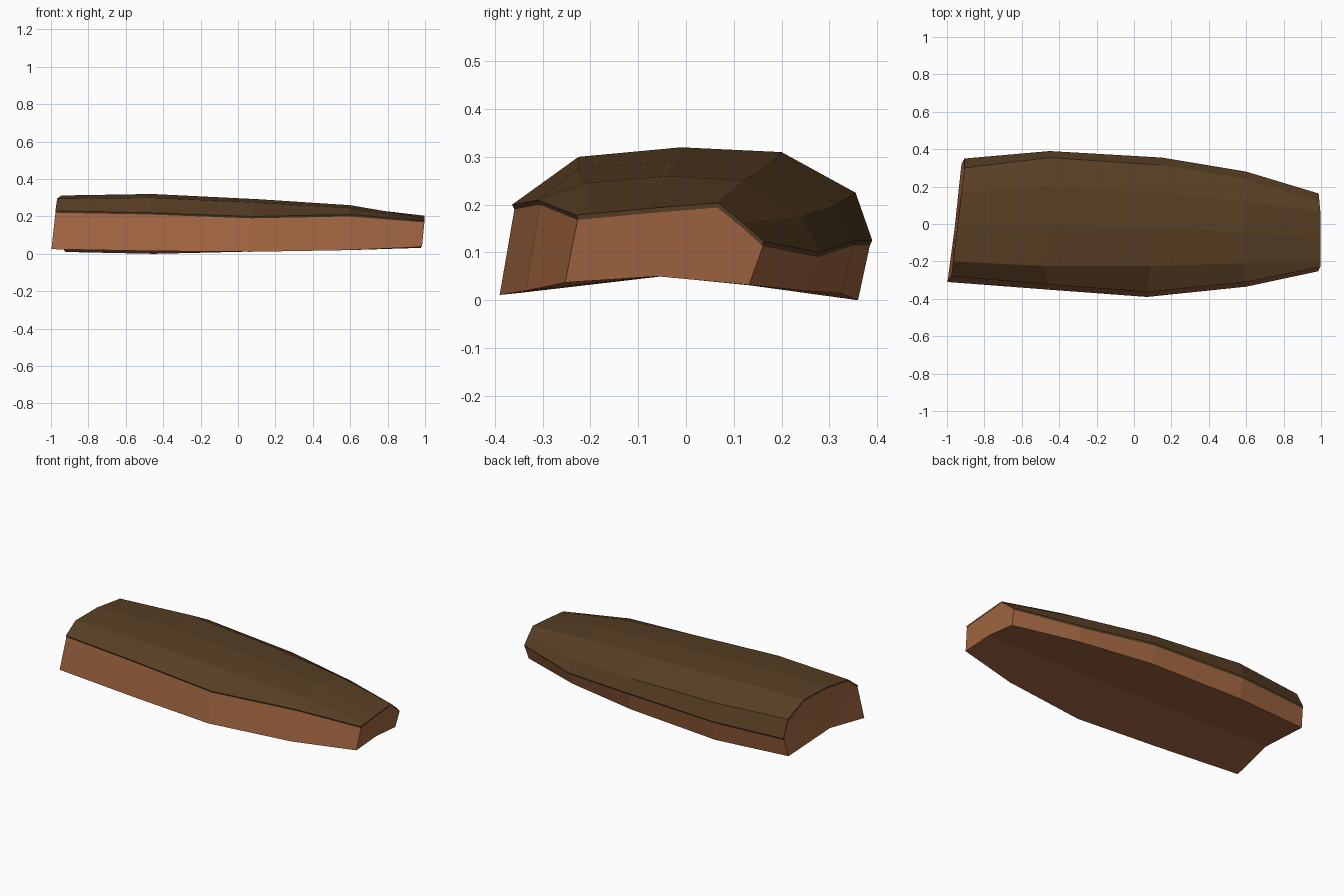
import bpy, bmesh

if "Cube" in bpy.data.objects:
    bpy.data.objects.remove(bpy.data.objects["Cube"])


def material(name, rgb):
    m = bpy.data.materials.new(name)
    m.diffuse_color = (*rgb, 1)
    m.use_nodes = True
    m.node_tree.nodes["Principled BSDF"].inputs["Base Color"].default_value = m.diffuse_color
    return m


WOOD = material("split wood", (0.36, 0.132, 0.053))
BARK = material("dark bark", (0.098, 0.049, 0.0175))

# Cross-sections along the log: (x at front, x at back), then (y, z) points in order:
# front bottom, underside crease, back bottom, back seam, back shoulder,
# top back, top, top front, front seam
SECTIONS = [
    ((-1.00, -0.92), [(-.31, .025), (-.03, .06), (.32, .01), (.35, .125), (.30, .225),
                      (.17, .30), (-.02, .312), (-.20, .295), (-.28, .23)]),
    ((-0.47, -0.45), [(-.35, .015), (-.04, .055), (.36, .0), (.39, .125), (.355, .225),
                      (.20, .31), (-.01, .32), (-.225, .30), (-.323, .22)]),
    ((0.07, 0.15), [(-.39, .011), (-.05, .05), (.325, .014), (.355, .125), (.315, .20),
                    (.17, .28), (-.02, .292), (-.225, .275), (-.364, .20)]),
    ((0.60, 0.60), [(-.335, .02), (-.055, .05), (.245, .02), (.28, .10), (.24, .175),
                    (.12, .25), (-.04, .26), (-.21, .245), (-.31, .21)]),
    ((0.98, 0.975), [(-.253, .037), (-.06, .05), (.132, .032), (.163, .123), (.118, .163),
                     (.067, .204), (-.08, .192), (-.20, .181), (-.23, .178)]),
]


def inner(y, z):
    """Underside of the bark layer."""
    return y * 0.987, z - 0.01


def ring(section, pts, i):
    """Place section points in 3D, slanting each cut between front and back."""
    (xf, xb), outline = section
    y0, y1 = outline[0][0], outline[3][0]
    lean = (0.1 if i == 4 else 0.1 if i == 0 else 0)
    return [(xf + (xb - xf) * (y - y0) / (y1 - y0) + lean * min(z, 0.2), y, z) for y, z in pts]


def loft(name, rings, mat):
    bm = bmesh.new()
    loops = [[bm.verts.new(p) for p in r] for r in rings]
    n = len(loops[0])
    for a, b in zip(loops, loops[1:]):
        for i in range(n):
            j = (i + 1) % n
            bm.faces.new((a[i], a[j], b[j], b[i]))
    bm.faces.new(loops[0])
    bm.faces.new(loops[-1])
    bmesh.ops.recalc_face_normals(bm, faces=bm.faces)
    bmesh.ops.triangulate(bm, faces=[f for f in bm.faces if len(f.verts) > 4])
    me = bpy.data.meshes.new(name)
    bm.to_mesh(me)
    bm.free()
    me.materials.append(mat)
    ob = bpy.data.objects.new(name, me)
    bpy.context.collection.objects.link(ob)
    return ob


# Split wood body, with its top just under the bark
loft("log_wood", [ring(s, s[1][:3] + [inner(*p) for p in s[1][3:]], i)
                  for i, s in enumerate(SECTIONS)], WOOD)

# Thin bark shell over the rounded top
loft("log_bark", [ring(s, s[1][3:] + [inner(*p) for p in reversed(s[1][3:])], i)
                  for i, s in enumerate(SECTIONS)], BARK)
